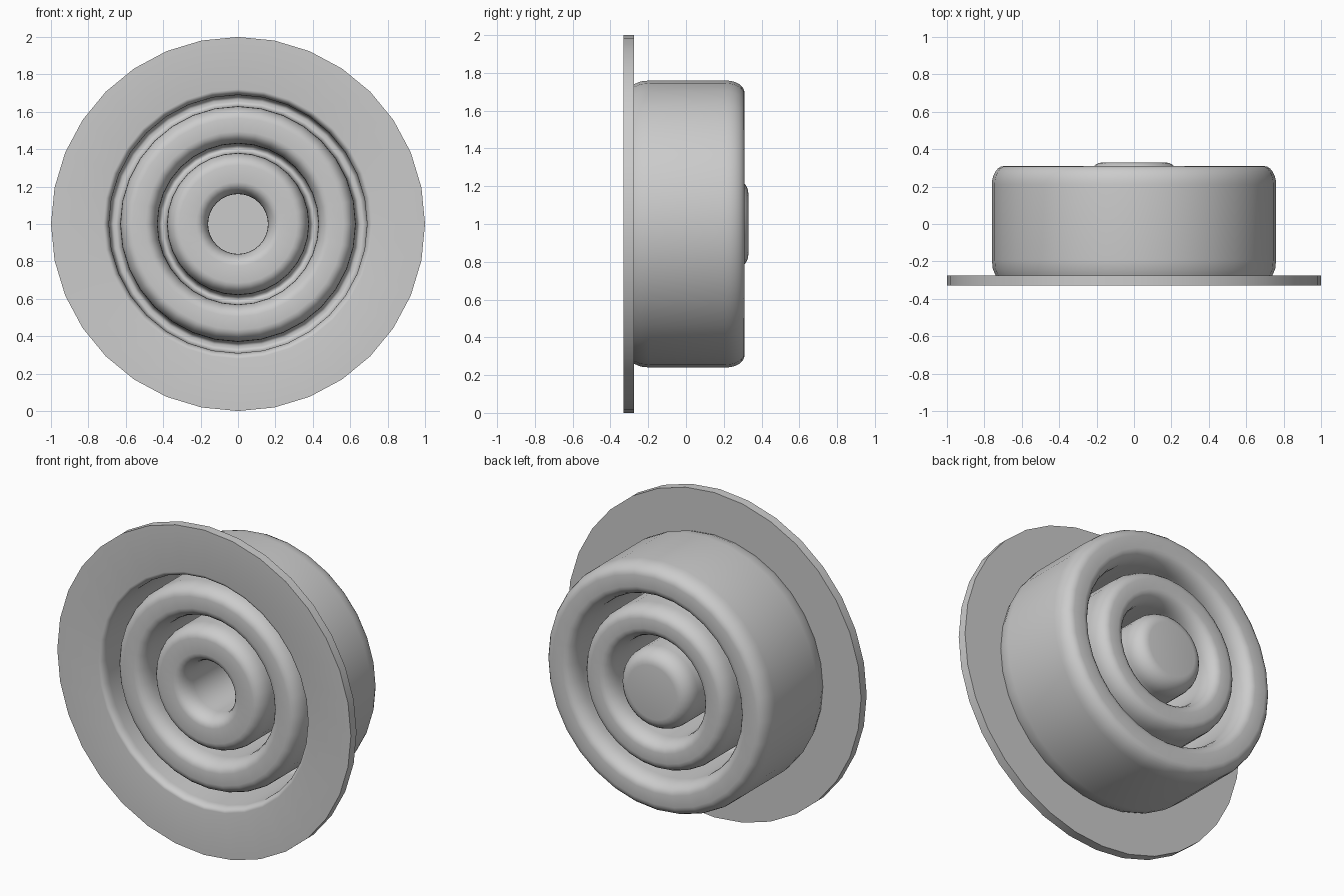
import bpy
import bmesh
import math
from mathutils import Vector

cube = bpy.data.objects.get("Cube")
if cube:
    bpy.data.objects.remove(cube, do_unlink=True)

SEGMENTS = 32
STEPS = 6

grey = bpy.data.materials.new("light_grey")
grey.use_nodes = True
colour = (0.6, 0.6, 0.6, 1)
grey.diffuse_color = colour
grey.node_tree.nodes["Principled BSDF"].inputs["Base Color"].default_value = colour


def rounded(corners):
    """Profile of (radius, depth, round_r, round_y) corners with elliptical rounding."""
    points = []
    for i, (r, y, round_r, round_y) in enumerate(corners):
        here = Vector((r, y))
        if round_r == 0:
            points.append(here)
            continue
        sides = []
        for j in (i - 1, i + 1):
            d = (Vector(corners[j][:2]) - here).normalized()
            sides.append(Vector((d.x * round_r, d.y * round_y)))
        for k in range(STEPS + 1):
            t = math.pi / 2 * k / STEPS
            points.append(here + sides[0] * (1 - math.sin(t)) + sides[1] * (1 - math.cos(t)))
    return points


def lathe(name, points):
    """Spin a profile around the front-to-back axis."""
    bm = bmesh.new()
    verts = [bm.verts.new((p.x, p.y, 1)) for p in points]
    edges = [bm.edges.new(pair) for pair in zip(verts, verts[1:])]
    bmesh.ops.spin(bm, geom=verts + edges, cent=(0, 0, 1), axis=(0, 1, 0),
                   angle=math.tau, steps=SEGMENTS)
    bmesh.ops.remove_doubles(bm, verts=bm.verts, dist=0.0005)
    bmesh.ops.recalc_face_normals(bm, faces=bm.faces)
    mesh = bpy.data.meshes.new(name)
    bm.to_mesh(mesh)
    bm.free()
    obj = bpy.data.objects.new(name, mesh)
    bpy.context.collection.objects.link(obj)
    mesh.materials.append(grey)
    bpy.ops.object.select_all(action='DESELECT')
    obj.select_set(True)
    bpy.context.view_layer.objects.active = obj
    bpy.ops.object.shade_smooth_by_angle(angle=math.radians(35))
    return obj


CREST = (0.065, 0.1)
GROOVE = (0.024, 0.05)
CREST_FRONT, GROOVE_FRONT = -0.31, 0.25
CREST_BACK, GROOVE_BACK = 0.31, -0.25

# Front skin: central well, two ridges, two grooves, flange
front = [(0, 0.27, 0, 0), (0.16, 0.27, 0, 0)]
for inner, outer, groove_end in ((0.16, 0.38, 0.43), (0.43, 0.63, 0.69)):
    front += [(inner, CREST_FRONT, *CREST), (outer, CREST_FRONT, *CREST),
              (outer, GROOVE_FRONT, *GROOVE), (groove_end, GROOVE_FRONT, *GROOVE)]
front += [(0.69, -0.33, 0.03, 0.05), (1, -0.33, 0, 0)]

# Back skin: flange, slightly tapered drum, two ridges, raised centre
back = [(1, -0.275, 0, 0), (0.74, -0.275, 0, 0), (0.755, -0.24, 0, 0), (0.76, -0.19, 0, 0)]
for outer, inner, groove_end in ((0.76, 0.56, 0.5), (0.5, 0.31, 0.245)):
    back += [(outer, CREST_BACK, *CREST), (inner, CREST_BACK, *CREST),
             (inner, GROOVE_BACK, *GROOVE), (groove_end, GROOVE_BACK, *GROOVE)]
back += [(0.245, 0.33, 0.08, 0.1), (0, 0.33, 0, 0)]

lathe("corrugated_flanged_drum", rounded(front + back))
